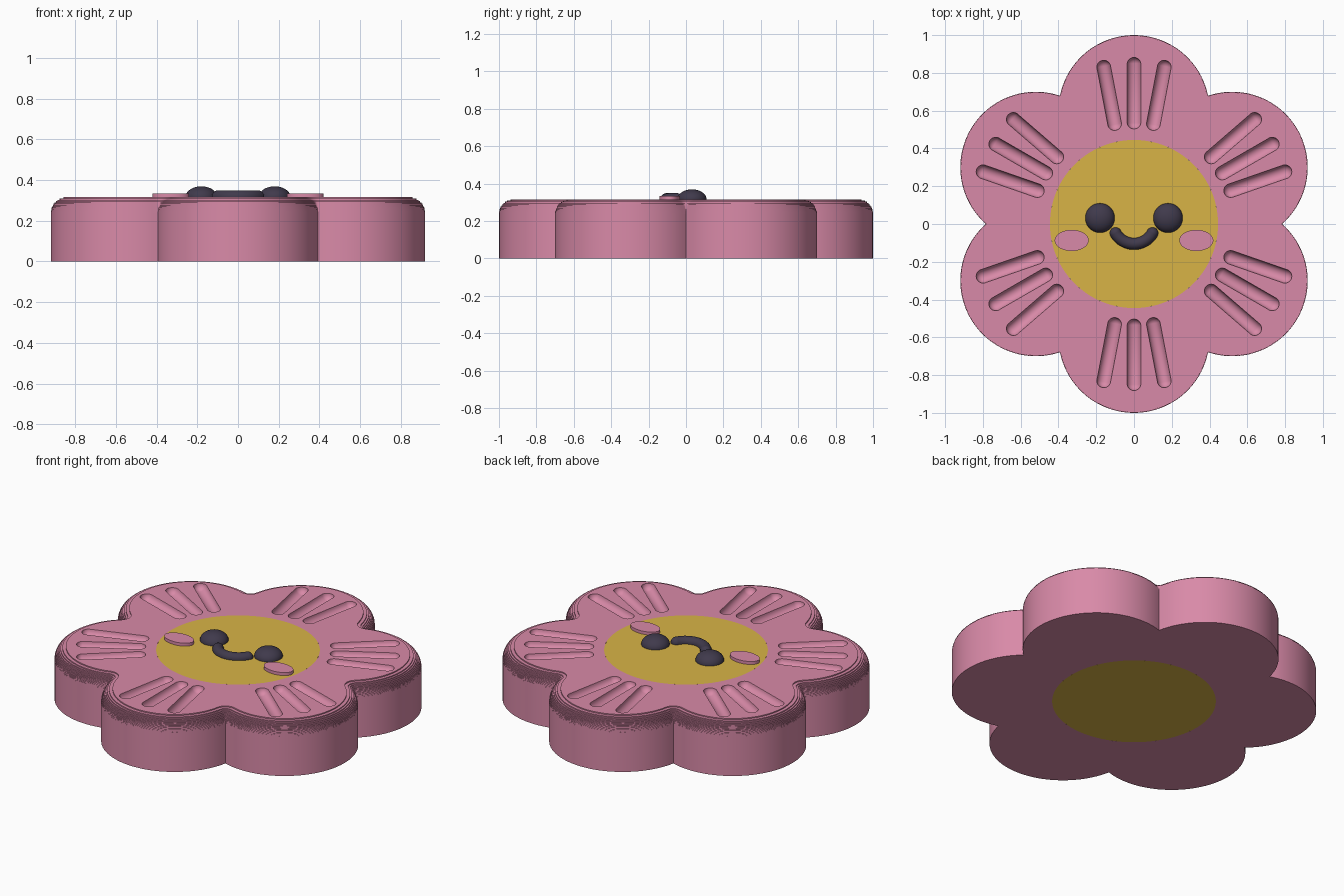
import bpy, bmesh, math
from mathutils import Matrix, Vector

if "Cube" in bpy.data.objects:
    bpy.data.objects.remove(bpy.data.objects["Cube"])

H = 0.316          # thickness of the flower
PETAL_R = 0.40     # petal radius
PETAL_D = 0.60     # petal centre distance
CORE_R = 0.445     # yellow centre radius
BEVEL = 0.078
STEPS = 12


def material(name, rgb):
    m = bpy.data.materials.new(name)
    m.diffuse_color = (*rgb, 1)
    m.use_nodes = True
    m.node_tree.nodes["Principled BSDF"].inputs["Base Color"].default_value = m.diffuse_color
    return m


PINK = material("pink", (0.694, 0.254, 0.392))
YELLOW = material("yellow", (0.687, 0.456, 0.061))
DARK = material("dark_plum", (0.051, 0.042, 0.072))


def make(name, bm, mat):
    bmesh.ops.recalc_face_normals(bm, faces=bm.faces)
    me = bpy.data.meshes.new(name)
    bm.to_mesh(me)
    bm.free()
    ob = bpy.data.objects.new(name, me)
    bpy.context.collection.objects.link(ob)
    me.materials.append(mat)
    return ob


def smooth(ob):
    bpy.ops.object.select_all(action='DESELECT')
    ob.select_set(True)
    bpy.context.view_layer.objects.active = ob
    bpy.ops.object.shade_smooth_by_angle(angle=math.radians(30))


def outline(d):
    """Six-petal outline moved inward by d, with round notches."""
    half = math.radians(30)
    notch_r = PETAL_D * math.cos(half) + math.sqrt(PETAL_R**2 - (PETAL_D * math.sin(half))**2)
    pts = []
    for k in range(6):
        a = math.radians(90 + 60 * k)
        c = PETAL_D * Vector((math.cos(a), math.sin(a)))
        n = notch_r * Vector((math.cos(a + half), math.sin(a + half)))
        v = n - c
        sweep = (math.atan2(v.y, v.x) - a) % math.tau
        for i in range(41):
            t = a + sweep * (i / 20 - 1)
            pts.append(c + (PETAL_R - d) * Vector((math.cos(t), math.sin(t))))
        # concave arc around the notch, facing the centre
        start = a + sweep + math.pi
        end = a + 2 * half - sweep - math.pi
        turn = (end - start + math.pi) % math.tau - math.pi
        for i in range(1, 8):
            t = start + turn * i / 8
            pts.append(n + d * Vector((math.cos(t), math.sin(t))))
    return pts


# Petal body: straight wall, then fine steps that round the rim
layers = [(0, 0), (0, H - BEVEL)]
for k in range(STEPS):
    t = (k + 0.75) / STEPS
    d = BEVEL * (1 - math.sqrt(1 - t * t))
    layers += [(d, H - BEVEL + BEVEL * k / STEPS), (d, H - BEVEL + BEVEL * (k + 1) / STEPS)]
bm = bmesh.new()
loops = [[bm.verts.new((p.x, p.y, z)) for p in outline(d)] for d, z in layers]
core = [p.normalized() * CORE_R for p in outline(layers[-1][0])]
for z in (H, 0):
    loops.append([bm.verts.new((p.x, p.y, z)) for p in core])
count = len(core)
for a, b in zip(loops, loops[1:] + loops[:1]):
    for i in range(count):
        j = (i + 1) % count
        bm.faces.new((a[i], a[j], b[j], b[i]))
bmesh.ops.remove_doubles(bm, verts=bm.verts, dist=1e-5)
petals = make("petals", bm, PINK)

# Rounded grooves, three on every petal
bm = bmesh.new()
for k in range(6):
    turn = Matrix.Rotation(math.radians(60 * k), 4, 'Z')
    for p, q in (((0, 0.54), (0, 0.845)),
                 ((0.103, 0.532), (0.16, 0.83)),
                 ((-0.103, 0.532), (-0.16, 0.83))):
        p, q = Vector((*p, H + 0.001)), Vector((*q, H + 0.001))
        verts = bmesh.ops.create_uvsphere(bm, u_segments=20, v_segments=11, radius=0.037)['verts']
        for v in verts:
            if v.co.z > 0:
                v.co.z += (q - p).length
        rot = (q - p).to_track_quat('Z', 'Y').to_matrix().to_4x4()
        bmesh.ops.transform(bm, matrix=turn @ Matrix.Translation(p) @ rot, verts=verts)
cutter = make("groove_cutter", bm, PINK)
cutter.hide_render = True
mod = petals.modifiers.new("grooves", 'BOOLEAN')
mod.operation = 'DIFFERENCE'
mod.solver = 'EXACT'
mod.object = cutter
bpy.context.view_layer.objects.active = petals
bpy.ops.object.modifier_apply(modifier=mod.name)
bpy.data.objects.remove(cutter)
smooth(petals)


def disc(name, x, y, rx, ry, z0, z1, mat, seg=64):
    bm = bmesh.new()
    m = Matrix.Translation((x, y, (z0 + z1) / 2)) @ Matrix.Diagonal((rx, ry, z1 - z0, 1))
    bmesh.ops.create_cone(bm, cap_ends=True, segments=seg, radius1=1, radius2=1, depth=1, matrix=m)
    smooth(make(name, bm, mat))


# Flush centre
disc("flower_centre", 0, 0, CORE_R, CORE_R, 0, H, YELLOW, 128)

# Cheeks and domed eyes
for side, s in (("left", -1), ("right", 1)):
    disc(side + "_cheek", 0.33 * s, -0.087, 0.09, 0.056, H - 0.02, 0.334, PINK)
    bm = bmesh.new()
    m = Matrix.Translation((0.18 * s, 0.032, H)) @ Matrix.Diagonal((0.078, 0.078, 0.053, 1))
    bmesh.ops.create_uvsphere(bm, u_segments=40, v_segments=24, radius=1, matrix=m)
    smooth(make(side + "_eye", bm, DARK))

# Smile: round tube along an arc with ball ends
bm = bmesh.new()
R, r, cy, cz, spread = 0.113, 0.031, 0.008, H + 0.002, math.radians(60)
rings = []
for i in range(25):
    t = -math.pi / 2 + spread * (i / 12 - 1)
    ring = []
    for j in range(20):
        u = math.tau * j / 20
        w = R + r * math.cos(u)
        ring.append(bm.verts.new((w * math.cos(t), cy + w * math.sin(t), cz + r * math.sin(u))))
    rings.append(ring)
for a, b in zip(rings, rings[1:]):
    for j in range(20):
        k = (j + 1) % 20
        bm.faces.new((a[j], a[k], b[k], b[j]))
for t in (-math.pi / 2 - spread, -math.pi / 2 + spread):
    m = Matrix.Translation((R * math.cos(t), cy + R * math.sin(t), cz))
    bmesh.ops.create_uvsphere(bm, u_segments=20, v_segments=12, radius=r, matrix=m)
smooth(make("smile", bm, DARK))
